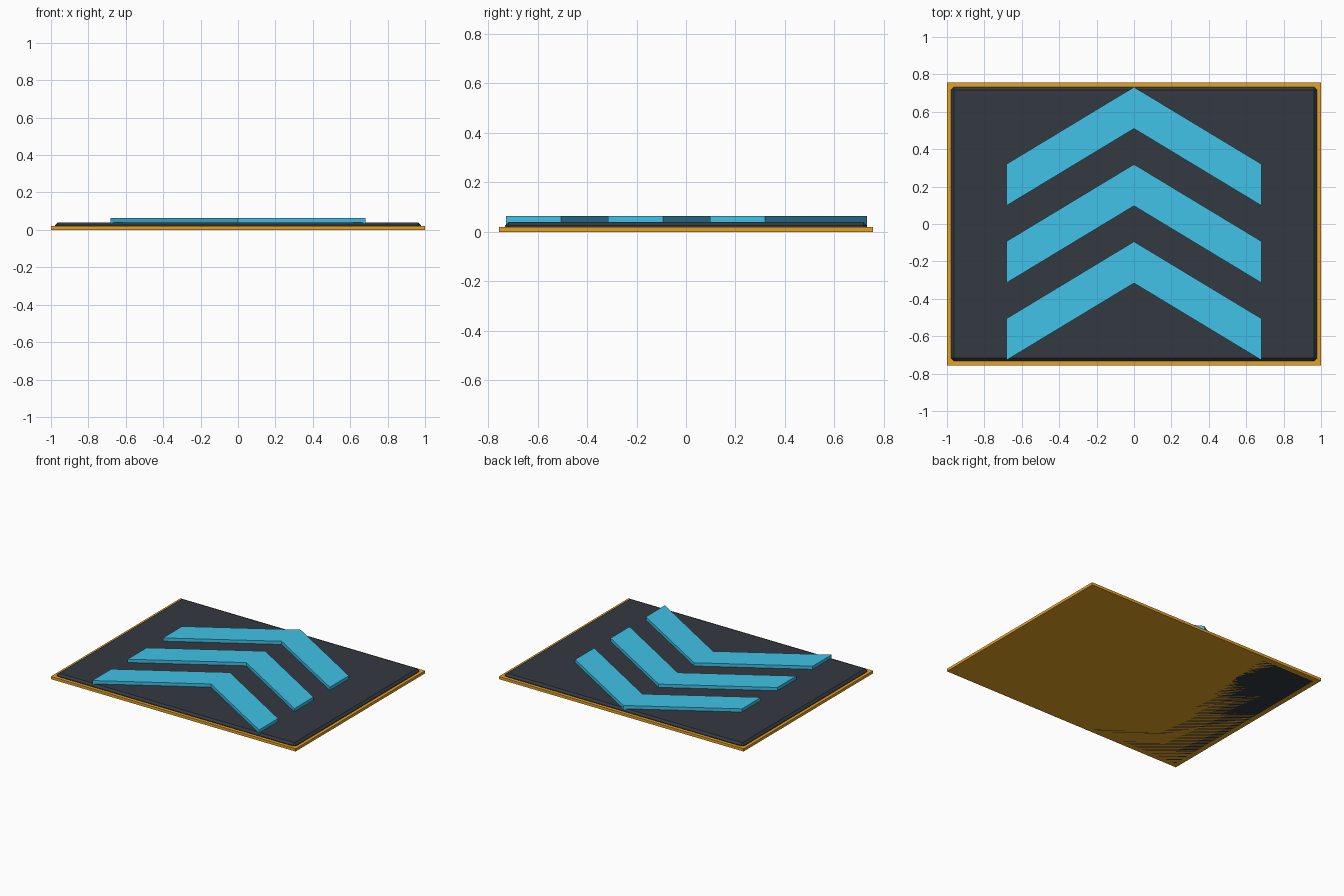
import bpy, bmesh

if "Cube" in bpy.data.objects:
    bpy.data.objects.remove(bpy.data.objects["Cube"])


def material(name, color):
    m = bpy.data.materials.new(name)
    m.diffuse_color = (*color, 1)
    m.use_nodes = True
    m.node_tree.nodes["Principled BSDF"].inputs["Base Color"].default_value = m.diffuse_color
    return m


ORANGE = material("orange", (0.80, 0.36, 0.016))
CHARCOAL = material("charcoal", (0.034, 0.042, 0.053))
BLUE = material("sky blue", (0.052, 0.54, 0.80))


def prism(name, outline, z0, z1, mat):
    """Extrude a flat outline from z0 to z1."""
    bm = bmesh.new()
    base = bm.faces.new([bm.verts.new((x, y, z0)) for x, y in outline])
    top = bmesh.ops.extrude_face_region(bm, geom=[base])["geom"]
    verts = [g for g in top if isinstance(g, bmesh.types.BMVert)]
    bmesh.ops.translate(bm, verts=verts, vec=(0, 0, z1 - z0))
    bmesh.ops.recalc_face_normals(bm, faces=bm.faces)
    mesh = bpy.data.meshes.new(name)
    bm.to_mesh(mesh)
    bm.free()
    mesh.materials.append(mat)
    obj = bpy.data.objects.new(name, mesh)
    bpy.context.collection.objects.link(obj)
    return obj


def rectangle(hx, hy):
    return [(-hx, -hy), (hx, -hy), (hx, hy), (-hx, hy)]


# Border slab showing as a thin rim
prism("border_slab", rectangle(1.0, 0.756), 0.0, 0.02, ORANGE)

# Chamfered dark panel, running through the slab to its underside
panel = prism("panel", rectangle(0.978, 0.732), 0.0, 0.04, CHARCOAL)
bevel = panel.modifiers.new("chamfer", "BEVEL")
bevel.width = 0.015
bevel.segments = 1

# Three raised chevrons pointing to the back
HALF, DROP, THICK = 0.682, 0.412, 0.222
for i in range(3):
    tip = 0.732 - i * 0.413
    outline = [(0, tip), (-HALF, tip - DROP), (-HALF, tip - DROP - THICK),
               (0, tip - THICK), (HALF, tip - DROP - THICK), (HALF, tip - DROP)]
    prism(f"chevron_{i + 1}", outline, 0.025, 0.064, BLUE)
